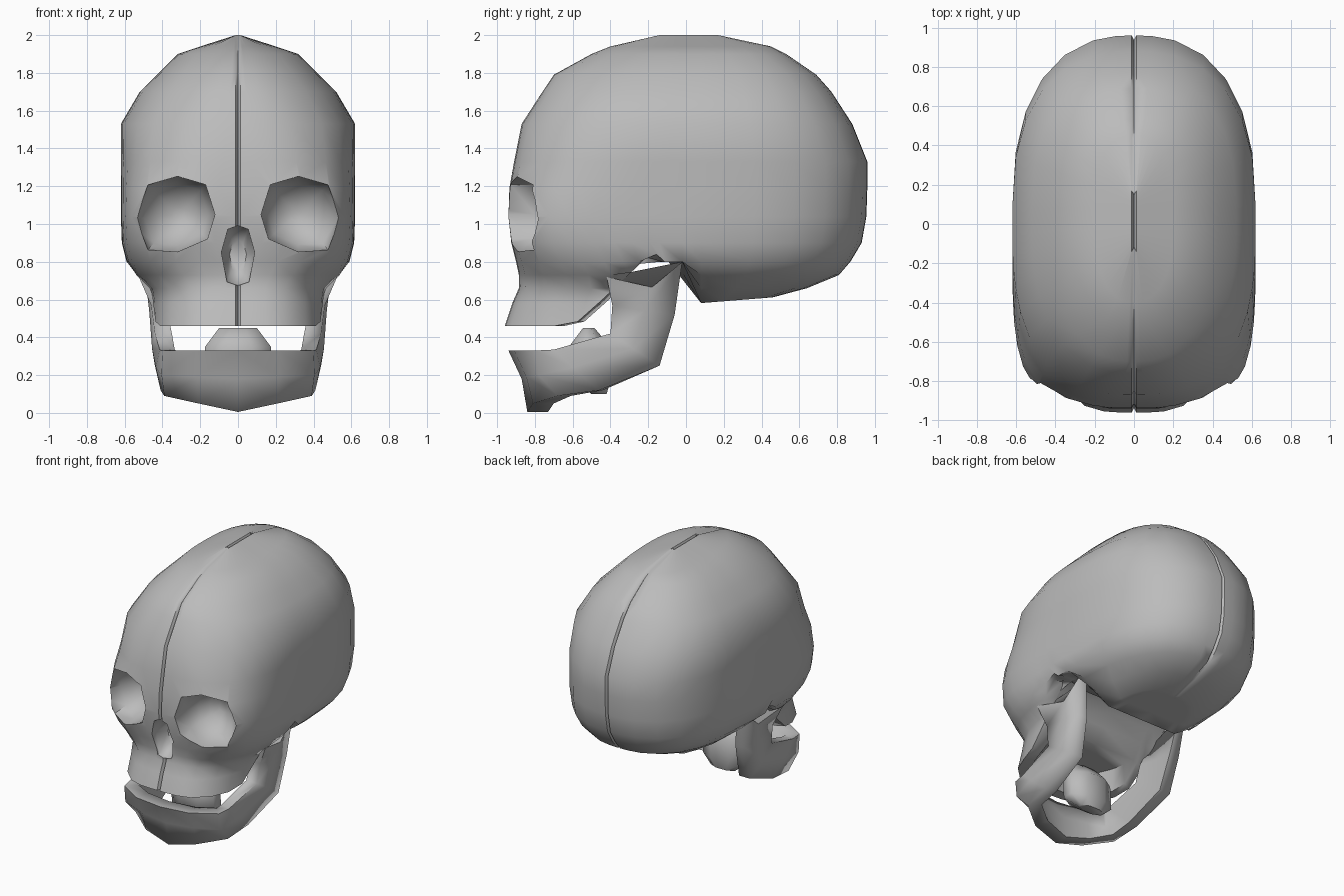
import bpy
import bmesh
from math import sin, cos, radians, pi

if "Cube" in bpy.data.objects:
    bpy.data.objects.remove(bpy.data.objects["Cube"], do_unlink=True)

bone = bpy.data.materials.new("bone_grey")
bone.use_nodes = True
GREY = (0.5, 0.5, 0.5, 1)
bone.diffuse_color = GREY
bone.node_tree.nodes["Principled BSDF"].inputs["Base Color"].default_value = GREY


def loft(name, rings, closed=True, mirror=False, cap_start=False, cap_end=False):
    """Skin a list of equal-length point rings, optionally mirrored over x."""
    bm = bmesh.new()
    for side in ((1, -1) if mirror else (1,)):
        rows = [[bm.verts.new((side * x, y, z)) for x, y, z in r] for r in rings]
        n = len(rows[0])
        for a, b in zip(rows, rows[1:]):
            for i in range(n if closed else n - 1):
                j = (i + 1) % n
                bm.faces.new((a[i], a[j], b[j], b[i]))
        if cap_start:
            bm.faces.new(rows[0])
        if cap_end:
            bm.faces.new(rows[-1])
    bmesh.ops.remove_doubles(bm, verts=bm.verts, dist=0.0005)
    bmesh.ops.dissolve_degenerate(bm, edges=bm.edges, dist=0.0005)
    bmesh.ops.recalc_face_normals(bm, faces=bm.faces)
    mesh = bpy.data.meshes.new(name)
    bm.to_mesh(mesh)
    bm.free()
    obj = bpy.data.objects.new(name, mesh)
    bpy.context.collection.objects.link(obj)
    mesh.materials.append(bone)
    return obj


def activate(obj):
    bpy.ops.object.select_all(action='DESELECT')
    obj.select_set(True)
    bpy.context.view_layer.objects.active = obj


def smooth(obj, angle):
    activate(obj)
    bpy.ops.object.shade_smooth_by_angle(angle=radians(angle))


def carve(obj, cutter):
    activate(obj)
    mod = obj.modifiers.new("carve", 'BOOLEAN')
    mod.operation = 'DIFFERENCE'
    mod.solver = 'EXACT'
    mod.object = cutter
    bpy.ops.object.modifier_apply(modifier=mod.name)
    bpy.data.objects.remove(cutter, do_unlink=True)


SEAM, SEAM_DEPTH = .012, .022
# Skull contours: height, front y, back y, front half width, back half width, front squareness
CONTOURS = [
    (2.00, -.14, .17, SEAM, SEAM, 2.2),
    (1.94, -.40, .45, .20, .20, 2.2),
    (1.90, -.50, .53, .32, .32, 2.2),
    (1.79, -.70, .69, .43, .43, 2.3),
    (1.70, -.76, .77, .52, .52, 2.4),
    (1.53, -.87, .88, .62, .62, 2.6),
    (1.33, -.91, .96, .62, .62, 3.0),
    (1.19, -.935, .96, .62, .62, 3.6),
    (1.04, -.94, .955, .62, .62, 4.2),
    (.90, -.925, .93, .615, .61, 4.0),
    (.80, -.90, .87, .59, .58, 3.6),
    (.73, -.885, .81, .55, .51, 3.2),
    (.66, -.885, .64, .48, .42, 3.1),
    (.58, -.92, .46, .465, .30, 3.2),
    (.46, -.96, .42, .46, .25, 3.4),
]
# Lower edge of the face as seen from the side: y, z
JAWLINE = [(-2, .46), (-.60, .46), (-.42, .62), (-.17, .86), (-.13, .80), (1, .80)]
FRONT_Y, BACK_Y = -.02, .08
FRONT_ANGLES = [0, 2, 8, 20, 40, 55, 66, 75, 81, 85, 88, 89, 90]
BACK_ANGLES = [90, 75, 60, 45, 30, 15, 5, 0]


def lower_edge(y):
    for (y0, z0), (y1, z1) in zip(JAWLINE, JAWLINE[1:]):
        if y <= y1:
            return z0 + (z1 - z0) * (y - y0) / (y1 - y0)
    return JAWLINE[-1][1]


def power(v, e):
    return v ** e if v > 1e-6 else 0


def contour(z, front, back, wf, wb, square):
    """Half outline from the front seam round to the back seam."""
    ring = [(0, front + SEAM_DEPTH, max(z, lower_edge(front)))]
    for a in map(radians, FRONT_ANGLES):
        y = FRONT_Y + (front - FRONT_Y) * power(cos(a), 2 / square)
        x = SEAM + (wf - SEAM) * power(sin(a), 2 / square)
        ring.append((x, y, max(z, lower_edge(y))))
    for a in map(radians, BACK_ANGLES):
        y = BACK_Y + (back - BACK_Y) * power(cos(a), 2 / 2.4)
        x = SEAM + (wb - SEAM) * power(sin(a), 2 / 2.4)
        ring.append((x, y, max(z, .575 + .08 * y)))
    return ring + [(0, back - SEAM_DEPTH, max(z, .575 + .08 * back))]


rings = [contour(*c) for c in CONTOURS]
bottom = rings[-1]


def underside(scale_x, scale_y, roof):
    """Bottom outline drawn inward, raised below the face."""
    ring = []
    for i, (x, y, z) in enumerate(bottom):
        if i <= len(FRONT_ANGLES):
            y, z = -.3 + (y + .3) * scale_y, max(z, roof)
        ring.append((x * scale_x, y, z))
    return ring


crown_seam = [(0, y, z - SEAM_DEPTH) for x, y, z in rings[0]]
rings = [crown_seam] + rings
rings += [underside(.84, .87, 0), underside(.74, .74, .6), underside(0, .74, .6)]
skull = loft("skull", rings, closed=False, mirror=True)


def opening(name, profile, cx, cz, steps, side=1):
    """Cutter with a front profile that narrows with depth."""
    return loft(name, [[(side * (cx + (x - cx) * s), y, cz + (z - cz) * s)
                        for x, z in profile] for y, s in steps],
                cap_start=True, cap_end=True)


# Eye sockets and nose opening
SOCKET = [(.12, 1.05), (.17, 1.21), (.32, 1.255), (.48, 1.21),
          (.545, 1.03), (.48, .86), (.32, .85), (.16, .92)]
for side in (1, -1):
    carve(skull, opening("socket_cutter", SOCKET, .31, 1.05,
                         [(-1.1, 1), (-.80, .98), (-.71, .80), (-.65, .5), (-.62, .18)], side))
NOSE = [(0, .995), (.055, .975), (.09, .85), (.06, .69), (0, .67),
        (-.06, .69), (-.09, .85), (-.055, .975)]
carve(skull, opening("nose_cutter", NOSE, 0, .83, [(-1.1, 1), (-.86, .97), (-.78, .5)]))
smooth(skull, 55)

# Lower jaw: three outer points and an inward thickness at each station
JAW = [
    ((0, -.94, .33), (0, -.87, .18), (0, -.84, .005), (0, .11, 0)),
    ((.22, -.91, .33), (.22, -.845, .19), (.21, -.81, .05), (-.02, .11, 0)),
    ((.40, -.80, .33), (.405, -.78, .20), (.39, -.68, .09), (-.07, .07, 0)),
    ((.415, -.70, .335), (.435, -.60, .24), (.41, -.46, .12), (-.08, .02, 0)),
    ((.44, -.40, .42), (.455, -.28, .34), (.44, -.14, .25), (-.09, 0, 0)),
    ((.46, -.39, .57), (.47, -.22, .54), (.455, -.06, .52), (-.08, 0, 0)),
    ((.525, -.42, .72), (.485, -.18, .665), (.475, -.02, .80), (-.06, 0, 0)),
]
jaw_rings = []
for *outer, thick in JAW:
    inner = [tuple(p + t for p, t in zip(pt, thick)) for pt in reversed(outer)]
    jaw_rings.append(outer + inner)
smooth(loft("lower_jaw", jaw_rings, mirror=True, cap_end=True), 85)

# Faceted block behind the chin: height, half width, half depth, centre y
BLOCK = [(.10, .10, .04, -.46), (.17, .18, .10, -.50), (.35, .175, .11, -.51), (.45, .10, .03, -.515)]
block = loft("tongue_block", [[(w * cos(k * pi / 4 + pi / 8) * 1.08, y + d * sin(k * pi / 4 + pi / 8) * 1.08, z)
                               for k in range(8)] for z, w, d, y in BLOCK],
             cap_start=True, cap_end=True)
smooth(block, 60)
